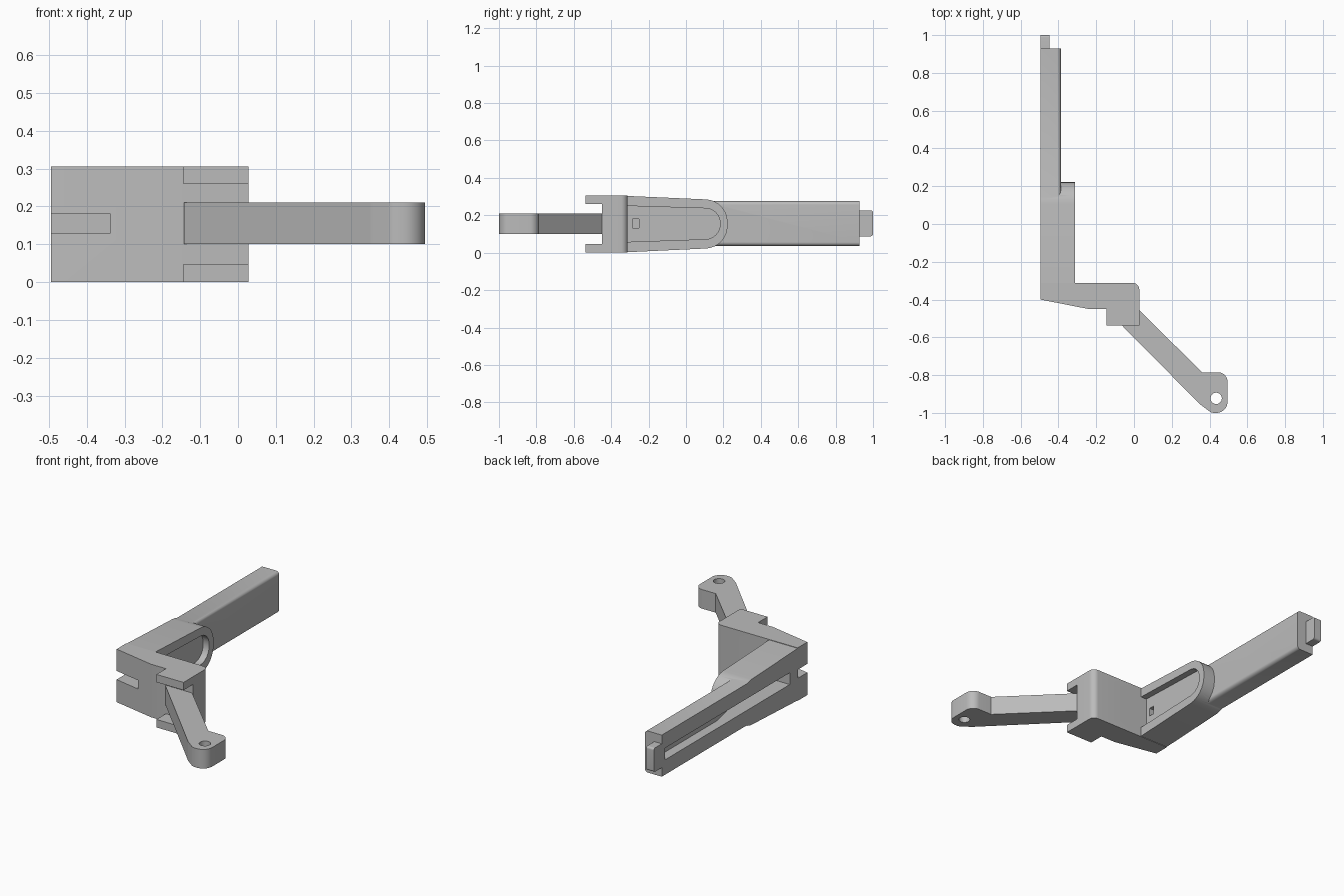
import bpy, bmesh, math
from mathutils import Vector

if "Cube" in bpy.data.objects:
    bpy.data.objects.remove(bpy.data.objects["Cube"], do_unlink=True)

grey = bpy.data.materials.new("plain grey")
grey.use_nodes = True
grey.diffuse_color = (0.5, 0.5, 0.5, 1)
grey.node_tree.nodes["Principled BSDF"].inputs["Base Color"].default_value = (0.5, 0.5, 0.5, 1)


def rounded(points, steps=8):
    """Points are (u, v) or (u, v, corner radius)."""
    out = []
    for i, p in enumerate(points):
        c = Vector(p[:2])
        if len(p) == 2:
            out.append(c)
            continue
        a = (Vector(points[i - 1][:2]) - c).normalized()
        b = (Vector(points[(i + 1) % len(points)][:2]) - c).normalized()
        half = a.angle(b) / 2
        centre = c + (a + b).normalized() * p[2] / math.sin(half)
        start = c + a * p[2] / math.tan(half) - centre
        end = c + b * p[2] / math.tan(half) - centre
        sweep = start.angle(end)
        for k in range(steps + 1):
            t = k / steps
            out.append(centre + (start * math.sin((1 - t) * sweep)
                                 + end * math.sin(t * sweep)) / math.sin(sweep))
    return out


def prism(name, points, axis, low, high):
    """Extrude a profile along x (y,z), y (x,z) or z (x,y)."""
    place = {"x": lambda u, v, w: (w, u, v),
             "y": lambda u, v, w: (u, w, v),
             "z": lambda u, v, w: (u, v, w)}[axis]
    bm = bmesh.new()
    outline = rounded(points)
    base = bm.faces.new([bm.verts.new(place(p.x, p.y, low)) for p in outline])
    new = bmesh.ops.extrude_face_region(bm, geom=[base])["geom"]
    bmesh.ops.translate(bm, vec=place(0, 0, high - low),
                        verts=[g for g in new if isinstance(g, bmesh.types.BMVert)])
    bmesh.ops.recalc_face_normals(bm, faces=bm.faces)
    mesh = bpy.data.meshes.new(name)
    bm.to_mesh(mesh)
    bm.free()
    mesh.materials.append(grey)
    obj = bpy.data.objects.new(name, mesh)
    bpy.context.collection.objects.link(obj)
    return obj


def box(u0, u1, v0, v1):
    return [(u0, v0), (u1, v0), (u1, v1), (u0, v1)]


def combine(target, other, operation):
    mod = target.modifiers.new(operation, "BOOLEAN")
    mod.operation, mod.object, mod.solver = operation, other, "EXACT"
    bpy.context.view_layer.objects.active = target
    bpy.ops.object.modifier_apply(modifier=mod.name)
    bpy.data.objects.remove(other, do_unlink=True)


def smooth(obj):
    bpy.ops.object.select_all(action="DESELECT")
    obj.select_set(True)
    bpy.context.view_layer.objects.active = obj
    bpy.ops.object.shade_smooth_by_angle(angle=math.radians(35))


SIDE, TOP = -0.495, 0.306

# Corner block
body = prism("bracket_body", [(SIDE, -0.4), (-0.24, -0.45), (0.028, -0.45),
                              (0.028, -0.312, 0.035), (SIDE, -0.312)], "z", 0, TOP)

# Tapered pad with round end, and long arm
pad = prism("pad", [(-0.35, 0.001), (0.222, 0.028, 0.12), (0.222, 0.28, 0.12),
                    (-0.35, TOP - 0.001)], "x", SIDE, -0.312)
arm = prism("arm", [(SIDE, 0.036), (-0.387, 0.036, 0.02), (-0.387, 0.276, 0.02),
                    (SIDE, 0.276)], "y", 0.05, 0.928)
tab = prism("end_tab", [(0.9, 0.088), (1, 0.088, 0.012), (1, 0.226, 0.012),
                        (0.9, 0.226)], "x", SIDE, -0.447)

# Clevis lugs
lugs = [prism("lug", [(-0.537, z0), (-0.43, z0), (-0.43, z1), (-0.537, z1)],
              "x", -0.145, 0.028)
        for z0, z1 in ((0, 0.046), (0.261, TOP))]
for part in [pad, arm, tab] + lugs:
    combine(body, part, "UNION")

# Pad recess, its small window, rear groove and corner notch
cutters = [
    prism("recess_cutter", [(-0.312, 0.058), (0.182, 0.075, 0.078), (0.182, 0.235, 0.078),
                            (-0.312, 0.25)], "x", -0.35, -0.2),
    prism("window_cutter", box(-0.285, -0.25, 0.132, 0.18), "x", -0.42, -0.3),
    prism("groove_cutter", [(-0.6, 0.9), (-0.44, 0.9), (-0.44, 0.35), (-0.39, 0.1),
                            (-0.39, -0.24), (-0.6, -0.24)], "z", 0.122, 0.19),
    prism("notch_cutter", box(-0.6, -0.337, -0.6, -0.315), "z", 0.13, 0.18),
]
for cutter in cutters:
    combine(body, cutter, "DIFFERENCE")
smooth(body)

# Swinging lever with a drilled tip
lever = prism("lever", [(-0.143, -0.44), (0.012, -0.44), (0.36, -0.785), (0.495, -0.785, 0.05),
                        (0.495, -1, 0.058), (0.41, -1, 0.05), (0.35, -0.955, 0.03),
                        (-0.143, -0.457)], "z", 0.1, 0.21)
hole = prism("hole_cutter", [(x, y, 0.0299) for x, y in box(0.405, 0.465, -0.953, -0.893)],
             "z", 0, 0.4)
combine(lever, hole, "DIFFERENCE")
smooth(lever)
